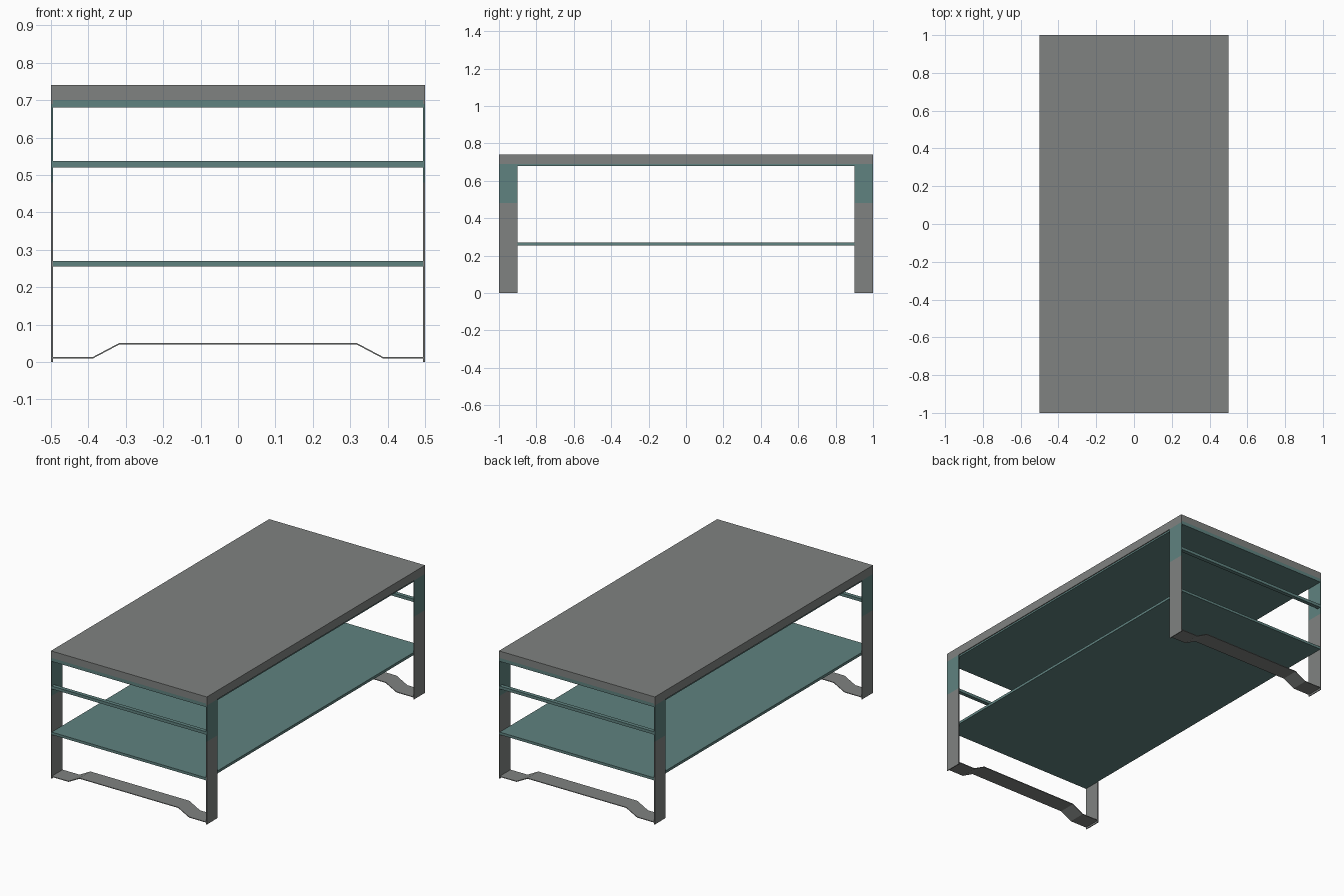
import bpy, bmesh

if "Cube" in bpy.data.objects:
    bpy.data.objects.remove(bpy.data.objects["Cube"])


def material(name, rgb):
    m = bpy.data.materials.new(name)
    m.diffuse_color = (*rgb, 1.0)
    m.use_nodes = True
    m.node_tree.nodes["Principled BSDF"].inputs["Base Color"].default_value = m.diffuse_color
    return m


GREY = material("warm_grey", (0.215, 0.225, 0.218))
TEAL = material("muted_teal", (0.115, 0.225, 0.215))


def finish(name, bm, mat):
    bmesh.ops.recalc_face_normals(bm, faces=bm.faces)
    me = bpy.data.meshes.new(name)
    bm.to_mesh(me)
    bm.free()
    me.materials.append(mat)
    ob = bpy.data.objects.new(name, me)
    bpy.context.collection.objects.link(ob)
    return ob


def box(name, x, y, z, mat):
    bm = bmesh.new()
    bmesh.ops.create_cube(bm, size=1)
    for v in bm.verts:
        for i, (a, b) in enumerate((x, y, z)):
            v.co[i] = a if v.co[i] < 0 else b
    return finish(name, bm, mat)


T = 0.005          # plate thickness of the frame
IN = 0.5 - T       # inner face of the legs


def span(side, a, b):
    return tuple(sorted((side * a, side * b)))


# Table top, under-panel and lower shelf
box("table_top", (-0.5, 0.5), (-1, 1), (0.70, 0.74), GREY)
box("under_panel", (-IN, IN), (-1, 1), (0.68, 0.70), TEAL)
box("lower_shelf", (-IN, IN), (-1, 1), (0.255, 0.27), TEAL)

# Long lips under the top edges
for sx, side in ((-1, "left"), (1, "right")):
    box(f"top_lip_{side}", span(sx, IN, 0.5), (-1, 1), (0.69, 0.70), GREY)

for sy, end in ((-1, "front"), (1, "back")):
    # Flat strap legs: teal upper part, grey lower part
    for sx, side in ((-1, "left"), (1, "right")):
        x, y = span(sx, IN, 0.5), span(sy, 0.9, 1)
        box(f"{end}_{side}_leg_upper", x, y, (0.48, 0.69), TEAL)
        box(f"{end}_{side}_leg_lower", x, y, (0, 0.48), GREY)

    # Thin cross rail
    box(f"{end}_rail", (-IN, IN), span(sy, 0.977, 1), (0.52, 0.537), TEAL)

    # Raised foot strap, swept across the depth of the legs
    line = [(-IN, 0.010), (-0.387, 0.010), (-0.317, 0.047),
            (0.317, 0.047), (0.387, 0.010), (IN, 0.010)]
    outline = line + [(px, pz + 0.004) for px, pz in reversed(line)]
    bm = bmesh.new()
    rows = [[bm.verts.new((px, sy * d, pz)) for px, pz in outline] for d in (0.9, 1)]
    n = len(outline)
    for i in range(n):
        j = (i + 1) % n
        bm.faces.new((rows[0][i], rows[0][j], rows[1][j], rows[1][i]))
    for row in rows:
        for i in range(len(line) - 1):
            bm.faces.new((row[i], row[i + 1], row[n - 2 - i], row[n - 1 - i]))
    finish(f"{end}_foot_strap", bm, GREY)
